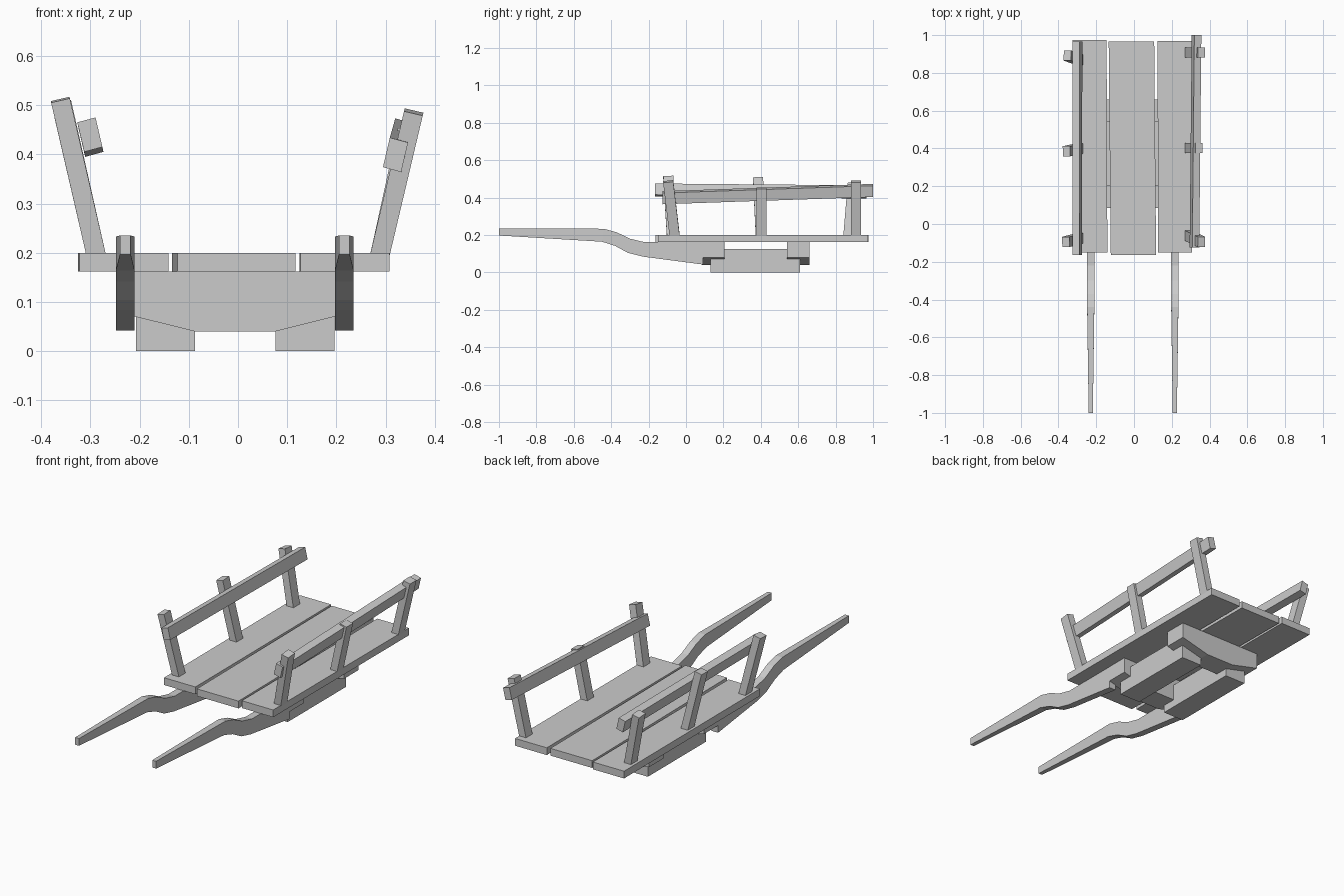
import bpy, bmesh
from mathutils import Vector

cube = bpy.data.objects.get("Cube")
if cube:
    bpy.data.objects.remove(cube, do_unlink=True)

wood = bpy.data.materials.new("grey_wood")
wood.use_nodes = True
GREY = (0.6, 0.6, 0.6, 1)
wood.diffuse_color = GREY
wood.node_tree.nodes["Principled BSDF"].inputs["Base Color"].default_value = GREY


def loft(name, rings):
    """Join matching rings of points into one closed solid."""
    bm = bmesh.new()
    loops = [[bm.verts.new(p) for p in ring] for ring in rings]
    n = len(loops[0])
    for a, b in zip(loops, loops[1:]):
        for i in range(n):
            j = (i + 1) % n
            bm.faces.new((a[i], a[j], b[j], b[i]))
    bm.faces.new(loops[0])
    bm.faces.new(loops[-1])
    bmesh.ops.recalc_face_normals(bm, faces=bm.faces)
    mesh = bpy.data.meshes.new(name)
    bm.to_mesh(mesh)
    bm.free()
    mesh.materials.append(wood)
    obj = bpy.data.objects.new(name, mesh)
    bpy.context.collection.objects.link(obj)
    return obj


def rect(center, u, v):
    c = Vector(center)
    return [c - u - v, c + u - v, c + u + v, c - u + v]


# Deck planks: front x range, rear x range, y range
planks = {
    "right_plank": ((-0.322, -0.141), (-0.325, -0.145), (-0.15, 0.975)),
    "middle_plank": ((-0.123, 0.117), (-0.134, 0.107), (-0.163, 0.965)),
    "left_plank": ((0.127, 0.308), (0.125, 0.308), (-0.15, 0.97)),
}
for name, (front, rear, ys) in planks.items():
    loft(name, [[(a, y, 0.162), (b, y, 0.162), (b, y, 0.2), (a, y, 0.2)]
                for (a, b), y in zip((front, rear), ys)])

# Cross beams with slanted undersides
profile = [(-0.248, 0.162), (-0.248, 0.08), (-0.087, 0.04),
           (0.075, 0.04), (0.235, 0.08), (0.235, 0.162)]
for name, y in (("front_crossbeam", 0.085), ("rear_crossbeam", 0.54)):
    loft(name, [[(x, y + d, z) for x, z in profile] for d in (0, 0.12)])

# Runner blocks under the beams
for name, x in (("right_runner", -0.147), ("left_runner", 0.136)):
    loft(name, [rect((x, y, 0.0625), Vector((0.06, 0, 0)), Vector((0, 0, 0.0625)))
                for y in (0.13, 0.61)])

# Curved handles: top y, top z, bottom y, bottom z, half width
stations = [(-1, 0.235, -1, 0.197, 0.011), (-0.44, 0.233, -0.45, 0.164, 0.019),
            (-0.37, 0.214, -0.38, 0.142, 0.019), (-0.3, 0.18, -0.31, 0.104, 0.019),
            (-0.22, 0.161, -0.23, 0.084, 0.019), (0.09, 0.161, 0.09, 0.042, 0.019)]
for name, x in (("right_handle", -0.229), ("left_handle", 0.216)):
    loft(name, [[(x - w, ty, tz), (x + w, ty, tz), (x + w, by, bz), (x - w, by, bz)]
                for ty, tz, by, bz, w in stations])

# Leaning side stakes: base y, top y, top x, top z
stakes = {
    "right": [(-0.075, -0.095, 0.361, 0.511), (0.4, 0.385, 0.358, 0.505),
              (0.868, 0.892, 0.353, 0.475)],
    "left": [(-0.06, -0.095, 0.357, 0.486), (0.403, 0.403, 0.344, 0.45),
             (0.908, 0.908, 0.357, 0.486)],
}
for side, s in (("right", -1), ("left", 1)):
    for place, (by, ty, tx, tz) in zip(("front", "middle", "rear"), stakes[side]):
        base, top = Vector((s * 0.287, by, 0.19)), Vector((s * tx, ty, tz))
        axis = (top - base).normalized()
        u = Vector((0, 1, 0)).cross(axis).normalized() * 0.0195
        v = axis.cross(u).normalized() * 0.027
        loft(f"{side}_{place}_stake", [rect(base, u, v), rect(top, u, v)])

# Tilted side rails: front and rear centres
rails = {
    "right": (-1, (-0.301, -0.165, 0.44), (-0.299, 0.965, 0.43)),
    "left": (1, (0.32, -0.125, 0.399), (0.331, 1.0, 0.438)),
}
for side, (s, front, rear) in rails.items():
    u = Vector((0.0185, 0, -s * 0.005))
    v = Vector((s * 0.007, 0, 0.03))
    loft(f"{side}_rail", [rect(front, u, v), rect(rear, u, v)])
